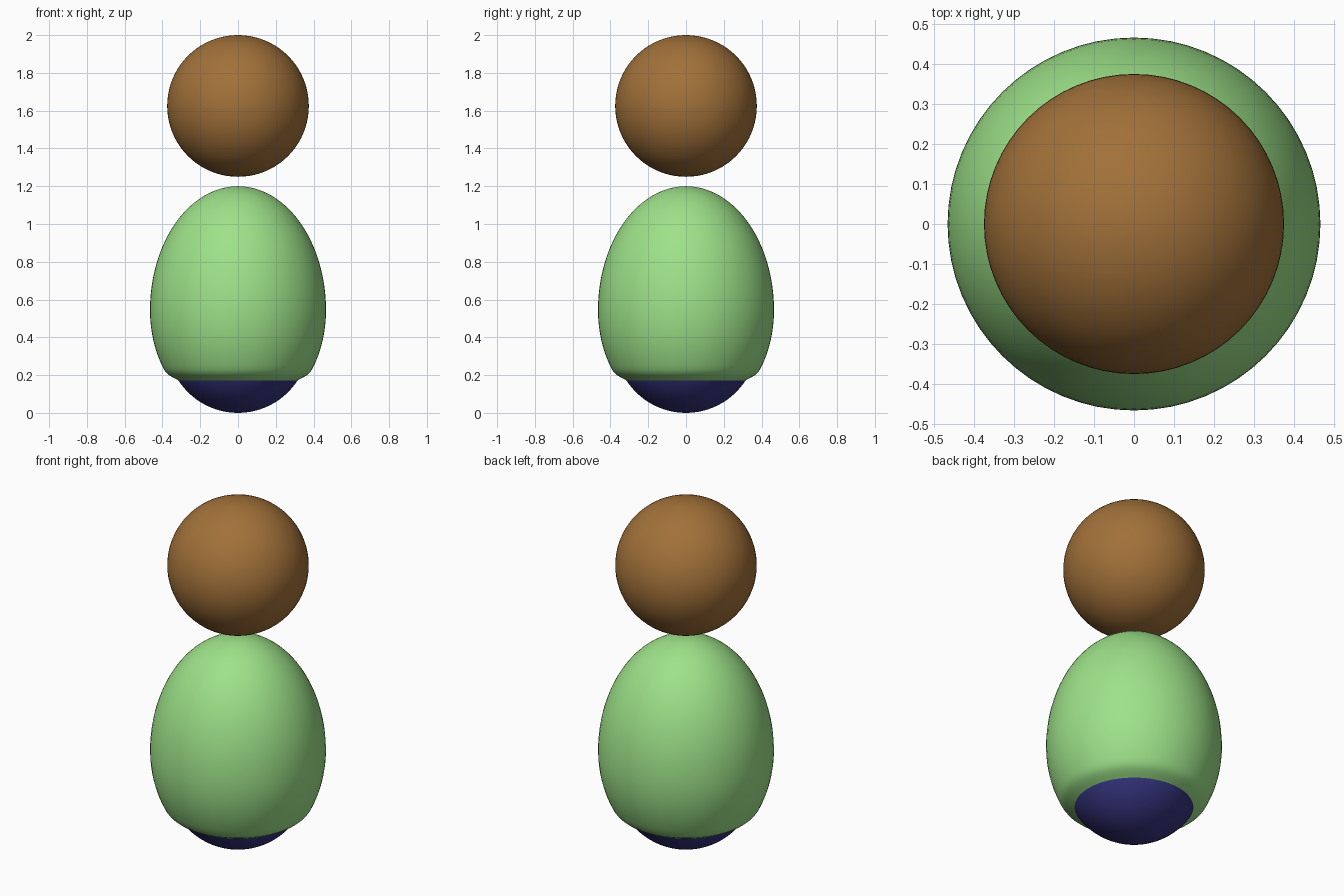
import bpy, bmesh, math
from mathutils import Matrix

if "Cube" in bpy.data.objects:
    bpy.data.objects.remove(bpy.data.objects["Cube"])


def material(name, rgb):
    m = bpy.data.materials.new(name)
    m.diffuse_color = (*rgb, 1.0)
    m.use_nodes = True
    m.node_tree.nodes["Principled BSDF"].inputs["Base Color"].default_value = m.diffuse_color
    return m


def finish(name, bm, mat):
    bmesh.ops.recalc_face_normals(bm, faces=bm.faces[:])
    mesh = bpy.data.meshes.new(name)
    bm.to_mesh(mesh)
    bm.free()
    mesh.materials.append(mat)
    mesh.shade_smooth()
    obj = bpy.data.objects.new(name, mesh)
    bpy.context.collection.objects.link(obj)
    return obj


def ball(name, z, radius, mat):
    bm = bmesh.new()
    bmesh.ops.create_uvsphere(bm, u_segments=64, v_segments=40, radius=radius,
                              matrix=Matrix.Translation((0, 0, z)))
    return finish(name, bm, mat)


def lathe(name, profile, mat, steps=64):
    bm = bmesh.new()
    verts = [bm.verts.new((r, 0, z)) for r, z in profile]
    edges = [bm.edges.new(pair) for pair in zip(verts, verts[1:])]
    bmesh.ops.spin(bm, geom=verts + edges, cent=(0, 0, 0), axis=(0, 0, 1),
                   angle=math.tau, steps=steps)
    bmesh.ops.remove_doubles(bm, verts=bm.verts[:], dist=1e-4)
    return finish(name, bm, mat)


brown = material("brown", (0.36, 0.165, 0.041))
green = material("light green", (0.34, 0.76, 0.25))
navy = material("navy blue", (0.037, 0.035, 0.216))

# Floating round head and the ball the body rests on
ball("head", 1.625, 0.375, brown)
ball("base_ball", 0.375, 0.375, navy)

# Egg-shaped body: taller upper half, shorter lower half, cut off at the rim
RADIUS, MIDDLE, UPPER, LOWER, CUT = 0.466, 0.543, 0.657, 0.58, 0.23
profile = [(RADIUS * math.sin(a), MIDDLE + UPPER * math.cos(a))
           for a in (i * math.pi / 48 for i in range(24))]
end = math.asin((MIDDLE - CUT) / LOWER)
profile += [(RADIUS * math.cos(a), MIDDLE - LOWER * math.sin(a))
            for a in (i * end / 12 for i in range(13))]

# Rim turning in to meet the ball
profile += [(0.38, 0.213), (0.364, 0.199), (0.34, 0.185), (0.313, 0.171)]
lathe("body", profile, green)
